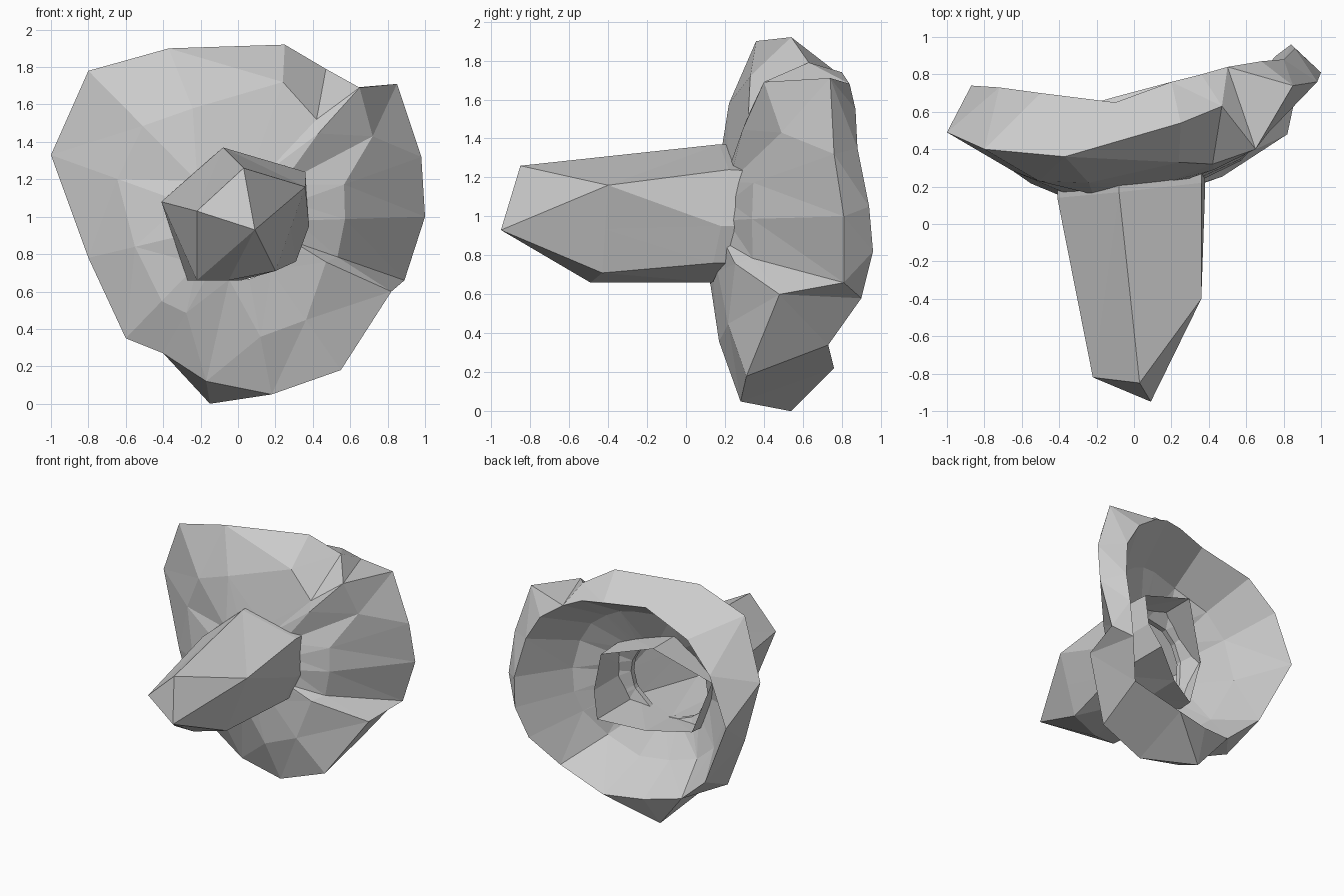
import bpy, bmesh, math
from mathutils import Vector


def mesh_object(name, rings, closed=False, apex=None):
    """Skin successive rings of points into a flat-shaded mesh; apex closes the first ring."""
    bm = bmesh.new()
    loops = [[bm.verts.new(p) for p in ring] for ring in rings]
    pairs = list(zip(loops, loops[1:]))
    if closed:
        pairs.append((loops[-1], loops[0]))
    for a, b in pairs:
        n = len(a)
        for i in range(n):
            j = (i + 1) % n
            bm.faces.new((a[i], a[j], b[j], b[i]))
    if apex:
        point, first = bm.verts.new(apex), loops[0]
        for i in range(len(first)):
            bm.faces.new((first[i - 1], point, first[i]))
    bmesh.ops.triangulate(bm, faces=bm.faces[:], quad_method='SHORT_EDGE')
    bmesh.ops.recalc_face_normals(bm, faces=bm.faces[:])
    me = bpy.data.meshes.new(name)
    bm.to_mesh(me)
    bm.free()
    ob = bpy.data.objects.new(name, me)
    bpy.context.collection.objects.link(ob)
    return ob


# Flared cup: outer rim and back lip, counterclockwise from the bottom
outer = [Vector(p) for p in (
    (-.15, .54, .0), (.18, .28, .05), (.55, .31, .18), (.82, .48, .60),
    (.89, .81, .66), (1.0, .81, 1.0), (.98, .76, 1.32), (.85, .74, 1.71),
    (.65, .40, 1.69), (.47, .63, 1.79), (.25, .54, 1.92), (-.37, .36, 1.90),
    (-.80, .40, 1.78), (-1.0, .49, 1.33), (-.80, .40, .78), (-.60, .33, .35),
    (-.40, .30, .27))]
lip = [Vector(p) for p in (
    (-.10, .68, .23), (.20, .76, .22), (.60, .73, .34), (.76, .90, .58),
    (.84, .96, .82), (.86, .94, 1.05), (.80, .88, 1.35), (.68, .87, 1.55),
    (.50, .84, 1.68), (.36, .80, 1.74), (.20, .76, 1.75), (-.10, .65, 1.75),
    (-.50, .70, 1.62), (-.72, .73, 1.40), (-.87, .74, 1.02), (-.63, .66, .50),
    (-.38, .60, .28))]

# Per-station position and forward bulge of the middle ring
reach = [.5, .5, .5, .35, .4, .38, .4, .5, .5, .5, .5, .5, .5, .5, .5, .5, .5]
bulge = [0, .04, .02, .04, .10, .10, .09, 0, .02, .14, .09, .05, .05, .03, .04, .04, .04]
fixed = {0: (-.17, .29, .12), 7: (.72, .49, 1.43), 9: (.42, .32, 1.52), 10: (.24, .33, 1.72)}
hub, mid, inner_mid, inner_hub = [], [], [], []
for k, (a, b) in enumerate(zip(outer, lip)):
    t = math.atan2(a.z - .97, a.x)
    c, s = math.cos(t), math.sin(t)
    h = Vector((.31 * c, .165 + .045 * c + .035 * s, .97 + .31 * s))
    m = h.lerp(a, reach[k])
    m.y -= bulge[k]
    n = h.lerp(b, .6)
    n.y -= .13
    hub.append(h)
    mid.append(Vector(fixed.get(k, m)))
    inner_mid.append(n)
    inner_hub.append(h + Vector((0, .04, 0)))
mesh_object("flared_cup", [hub, mid, outer, lip, inner_mid, inner_hub], closed=True)

# Faceted hollow stem: slanted pointed tip, collar at the cup, open slanted end inside the cup
tip = [(-.22, -.82, 1.03), (.03, -.85, 1.26), (.36, -.40, 1.16),
       (.28, -.415, .935), (.20, -.43, .71), (-.05, -.49, .66), (-.22, -.49, .66)]
collar = [(-.41, .14, 1.08), (-.08, .17, 1.37), (.36, .22, 1.24),
          (.38, .18, .95), (.31, .14, .76), (.02, .15, .66), (-.27, .14, .66)]
end = [(-.41, .26, 1.08), (-.08, .53, 1.37), (.36, .56, 1.22),
       (.38, .62, .95), (.31, .68, .76), (.02, .48, .67), (-.27, .31, .67)]
mesh_object("stem", [tip, collar, end], apex=(.09, -.95, .93))
